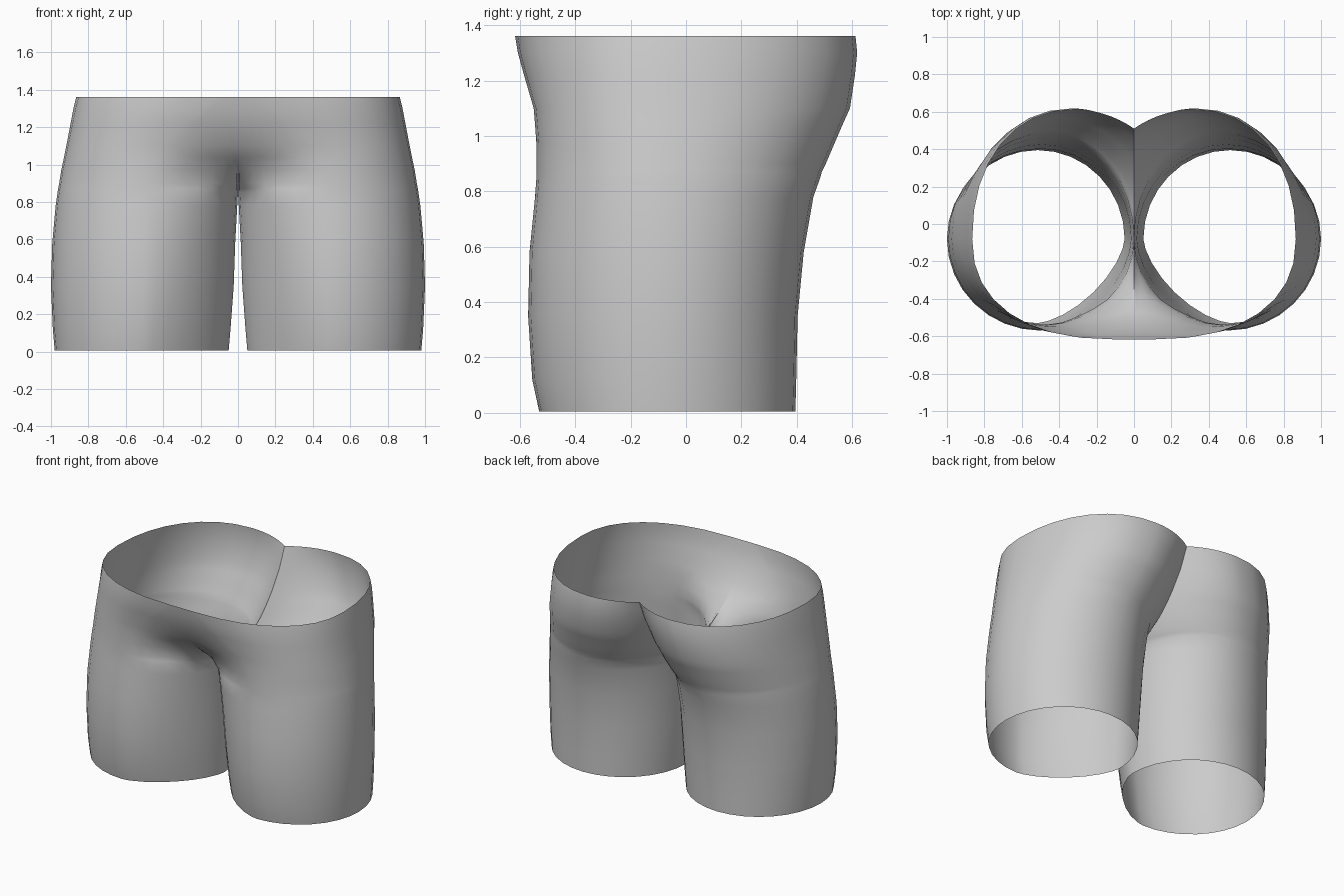
import bpy
import bmesh
import math

cube = bpy.data.objects.get("Cube")
if cube:
    bpy.data.objects.remove(cube)

STEPS = 8
MID_Y = -0.08
CROTCH_Z = 0.85

# Leg tube below the crotch: height, outer x, front (x, y), back (x, y), inner x
LEG = [
    (0.005, 0.98, 0.515, -0.53, 0.515, 0.395, 0.05),
    (0.12, 0.99, 0.51, -0.555, 0.51, 0.398, 0.04),
    (0.35, 1.00, 0.50, -0.57, 0.50, 0.403, 0.023),
    (0.58, 0.993, 0.50, -0.565, 0.49, 0.425, 0.015),
    (0.78, 0.975, 0.49, -0.545, 0.47, 0.46, 0.004),
    (0.85, 0.965, 0.49, -0.54, 0.46, 0.485, 0.0),
]

# Hip above it: the last two values are y of the front and back centre seams
HIP = [
    (0.87, 0.962, 0.485, -0.54, 0.45, 0.49, -0.16, 0.07),
    (0.90, 0.956, 0.48, -0.54, 0.44, 0.505, -0.25, 0.15),
    (0.97, 0.945, 0.46, -0.54, 0.42, 0.535, -0.38, 0.25),
    (1.04, 0.93, 0.44, -0.545, 0.40, 0.565, -0.47, 0.32),
    (1.10, 0.918, 0.41, -0.55, 0.38, 0.592, -0.52, 0.37),
    (1.22, 0.895, 0.28, -0.585, 0.35, 0.61, -0.58, 0.45),
    (1.30, 0.88, 0.18, -0.607, 0.33, 0.618, -0.605, 0.485),
    (1.36, 0.865, 0.10, -0.617, 0.32, 0.612, -0.617, 0.51),
]


def section(bm, z, outer, front_x, front_y, back_x, back_y, inner, seam_front, seam_back):
    """A line of points from the front seam, round the outside, to the back seam."""
    quarter = [math.pi / 2 * i / STEPS for i in range(STEPS + 1)]
    rise = max(0, z - 0.9) / 0.46
    points = []

    # Inner front: round on the thigh, a smooth bridge between the hips
    power = 1 + 0.3 * max(0, 1 - (z / CROTCH_Z) ** 2)
    roundness = min(1, max(0, 1 - (z - CROTCH_Z) / 0.15))
    for a in reversed(quarter):
        u = math.sin(a) ** power
        drop = roundness * (1 - abs(math.cos(a)) ** power) + (1 - roundness) * u * u * (3 - 2 * u)
        points.append((front_x + (inner - front_x) * u, front_y + (seam_front - front_y) * drop))

    # Outer front and outer back, squarer towards the waist
    power = 1 - 0.13 * rise
    for a in quarter[1:]:
        points.append((front_x + (outer - front_x) * math.sin(a) ** power,
                       MID_Y + (front_y - MID_Y) * abs(math.cos(a)) ** power))
    power = 1 - 0.08 * rise
    for a in quarter[1:]:
        points.append((back_x + (outer - back_x) * abs(math.cos(a)) ** power,
                       MID_Y + (back_y - MID_Y) * math.sin(a) ** power))

    # Inner back: an arc that stops at the cleft
    end = math.acos((seam_back - MID_Y) / (back_y - MID_Y))
    for i in range(1, STEPS + 1):
        a = end * i / STEPS
        points.append((back_x + (inner - back_x) * math.sin(a) / math.sin(end),
                       MID_Y + (back_y - MID_Y) * math.cos(a)))
    return [bm.verts.new((x, y, z)) for x, y in points]


# Loft one leg and hip
bm = bmesh.new()
rows = [section(bm, *leg, MID_Y, MID_Y) for leg in LEG]
rows += [section(bm, *hip[:6], 0.0, *hip[6:]) for hip in HIP]
for low, high in zip(rows, rows[1:]):
    for i in range(len(low) - 1):
        bm.faces.new((low[i], low[i + 1], high[i + 1], high[i]))
bmesh.ops.remove_doubles(bm, verts=bm.verts[:], dist=0.0005)

# Mirror the other half and join it along the centre seams
bmesh.ops.mirror(bm, geom=bm.verts[:] + bm.edges[:] + bm.faces[:],
                 axis='X', merge_dist=0.0005)
bmesh.ops.recalc_face_normals(bm, faces=bm.faces[:])

mesh = bpy.data.meshes.new("shorts")
bm.to_mesh(mesh)
bm.free()
shorts = bpy.data.objects.new("shorts", mesh)
bpy.context.collection.objects.link(shorts)

# Plain grey cloth
grey = (0.6, 0.6, 0.6, 1)
cloth = bpy.data.materials.new("grey cloth")
cloth.use_nodes = True
cloth.diffuse_color = grey
cloth.node_tree.nodes["Principled BSDF"].inputs["Base Color"].default_value = grey
mesh.materials.append(cloth)

bpy.ops.object.select_all(action='DESELECT')
shorts.select_set(True)
bpy.context.view_layer.objects.active = shorts
bpy.ops.object.shade_smooth_by_angle(angle=math.radians(55))
